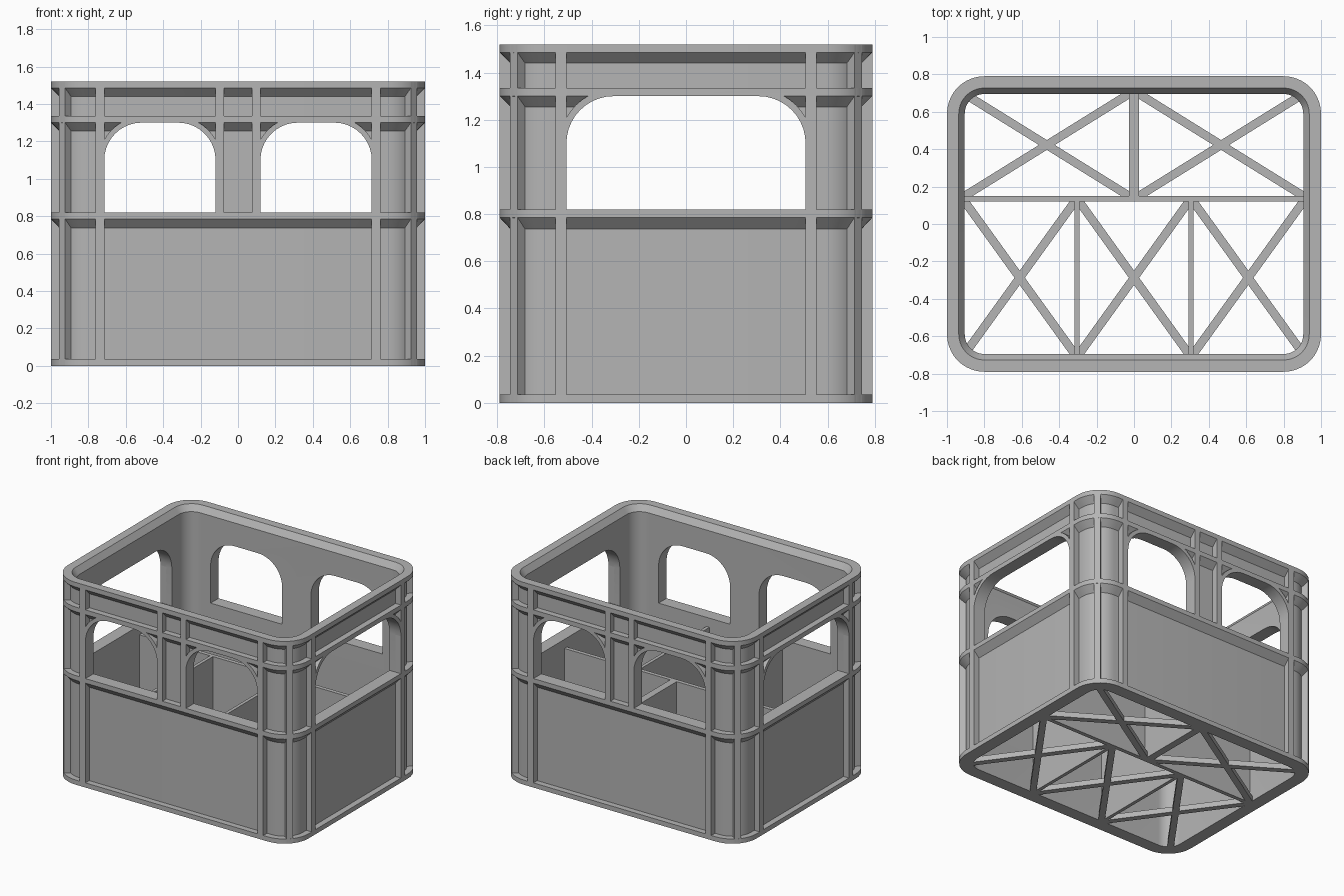
import bpy, bmesh, math
from mathutils import Vector, Matrix

if "Cube" in bpy.data.objects:
    bpy.data.objects.remove(bpy.data.objects["Cube"], do_unlink=True)

HX, HY, HEIGHT, RADIUS = 1.0, 0.79, 1.52, 0.2   # outer half sizes, corner radius
PANEL, WALL = 0.045, 0.095                      # recess of panels, full wall depth
SILL, LINTEL = 0.82, 1.30                       # window bottom and top

grey = bpy.data.materials.new("grey plastic")
grey.use_nodes = True
colour = (0.46, 0.46, 0.46, 1)
grey.diffuse_color = colour
grey.node_tree.nodes["Principled BSDF"].inputs["Base Color"].default_value = colour


def finish(bm, name):
    bmesh.ops.recalc_face_normals(bm, faces=bm.faces)
    mesh = bpy.data.meshes.new(name)
    bm.to_mesh(mesh)
    bm.free()
    mesh.materials.append(grey)
    obj = bpy.data.objects.new(name, mesh)
    bpy.context.collection.objects.link(obj)
    return obj


def smooth(obj):
    bpy.ops.object.select_all(action='DESELECT')
    obj.select_set(True)
    bpy.context.view_layer.objects.active = obj
    bpy.ops.object.shade_smooth_by_angle(angle=math.radians(30))


def box(name, x0, x1, y0, y1, z0, z1, matrix=Matrix()):
    bm = bmesh.new()
    bmesh.ops.create_cube(bm, size=1)
    for v in bm.verts:
        v.co = matrix @ Vector(((x0 if v.co.x < 0 else x1),
                                (y0 if v.co.y < 0 else y1),
                                (z0 if v.co.z < 0 else z1)))
    return finish(bm, name)


def prism(name, outline, along_x, lo, hi):
    """Extrude an upright outline of (sideways, z) points along x or y."""
    bm = bmesh.new()
    rings = [[bm.verts.new((d, u, z) if along_x else (u, d, z)) for u, z in outline]
             for d in (lo, hi)]
    n = len(outline)
    for i in range(n):
        j = (i + 1) % n
        bm.faces.new((rings[0][i], rings[0][j], rings[1][j], rings[1][i]))
    for ring in rings:
        bm.faces.new(ring)
    return finish(bm, name)


def arc(cu, cz, r, start, end, steps=10):
    angles = [math.radians(start + (end - start) * i / steps) for i in range(steps + 1)]
    return [(cu + r * math.cos(a), cz + r * math.sin(a)) for a in angles]


def rounded_rectangle(inset):
    pts = []
    for k, (sx, sy) in enumerate([(1, 1), (-1, 1), (-1, -1), (1, -1)]):
        pts += arc(sx * (HX - RADIUS), sy * (HY - RADIUS), RADIUS - inset,
                   90 * k, 90 * k + 90)
    return pts


# Shell: wall profile of (inset, z) swept round the rounded rectangle
profile = [(0, 0), (0, 0.035), (PANEL, 0.035), (PANEL, 0.737), (0, 0.785), (0, SILL),
           (PANEL, SILL), (PANEL, 1.255), (0, LINTEL), (0, 1.335), (PANEL, 1.335),
           (PANEL, 1.44), (0, 1.485), (0, HEIGHT), (0.063, HEIGHT), (WALL, 1.475), (WALL, 0)]
bm = bmesh.new()
loops = [[bm.verts.new((x, y, z)) for x, y in rounded_rectangle(inset)] for inset, z in profile]
for a, b in zip(loops, loops[1:] + loops[:1]):
    for i in range(len(a)):
        j = (i + 1) % len(a)
        bm.faces.new((a[i], a[j], b[j], b[i]))
shell = finish(bm, "crate_shell")

# Window openings with rounded upper corners, cut through opposite walls
windows = [(-0.715, -0.12, False), (0.12, 0.715, False), (-0.507, 0.507, True)]
ARCH = 0.2
spring = LINTEL - ARCH
for u0, u1, along_x in windows:
    outline = [(u0, SILL - 0.001), (u1, SILL - 0.001)]
    outline += arc(u1 - ARCH, spring, ARCH, 0, 90) + arc(u0 + ARCH, spring, ARCH, 90, 180)
    cutter = prism("window_cutter", outline, along_x, -1.3, 1.3)
    cutter.hide_render = True
    mod = shell.modifiers.new("window", 'BOOLEAN')
    mod.operation = 'DIFFERENCE'
    mod.solver = 'EXACT'
    mod.object = cutter
    bpy.ops.object.select_all(action='DESELECT')
    bpy.context.view_layer.objects.active = shell
    shell.select_set(True)
    bpy.ops.object.modifier_apply(modifier=mod.name)
    bpy.data.objects.remove(cutter, do_unlink=True)
smooth(shell)

# Arched ribs around the window corners, flush with the bands
for u0, u1, along_x in windows:
    outer = HX if along_x else HY
    for side in (-1, 1):
        lo, hi = sorted((side * outer, side * (outer - PANEL - 0.005)))
        for cu, start in ((u1 - ARCH, 0), (u0 + ARCH, 90)):
            outline = arc(cu, spring, ARCH, start, start + 90)
            outline += arc(cu, spring, ARCH + 0.028, start + 90, start)
            smooth(prism("window_arch_rib", outline, along_x, lo, hi))

# Upright ribs on the walls and at the corners
depth = PANEL + 0.005
for sx in (-1, 1):
    for sy in (-1, 1):
        y0, y1 = sorted((sy * HY, sy * (HY - depth)))
        for name, a, b, z0 in (("long_wall_rib", 0.715, 0.763, 0),
                               ("window_post_rib", 0.075, 0.12, SILL - 0.01)):
            x0, x1 = sorted((sx * a, sx * b))
            box(name, x0, x1, y0, y1, z0, HEIGHT)
        x0, x1 = sorted((sx * HX, sx * (HX - depth)))
        y0, y1 = sorted((sy * 0.507, sy * 0.553))
        box("short_wall_rib", x0, x1, y0, y1, 0, HEIGHT)
        turn = Matrix.Translation((sx * (HX - RADIUS), sy * (HY - RADIUS), 0)) @ \
            Matrix.Rotation(math.atan2(sy, sx), 4, 'Z')
        box("corner_rib", RADIUS - depth, RADIUS - 0.001, -0.0225, 0.0225, 0, HEIGHT, turn)

# Inner dividers
IX, IY, TOP = HX - WALL, HY - WALL, 0.75
box("long_divider", -IX, IX, 0.12, 0.15, 0, TOP)
box("back_divider", -0.027, 0.027, 0.15, IY, 0, TOP)
for s in (-1, 1):
    box("front_divider", s * 0.305 - 0.0125, s * 0.305 + 0.0125, -IY, 0.12, 0, TOP)

# Crossed floor braces in each compartment
cells = [(-IX, -0.027, 0.15, IY), (0.027, IX, 0.15, IY),
         (-IX, -0.317, -IY, 0.12), (-0.293, 0.293, -IY, 0.12), (0.317, IX, -IY, 0.12)]
for x0, x1, y0, y1 in cells:
    half = math.hypot(x1 - x0, y1 - y0) / 2
    for s in (-1, 1):
        turn = Matrix.Translation(((x0 + x1) / 2, (y0 + y1) / 2, 0)) @ \
            Matrix.Rotation(s * math.atan2(y1 - y0, x1 - x0), 4, 'Z')
        box("floor_brace", -half, half, -0.0225, 0.0225, 0, 0.04, turn)
